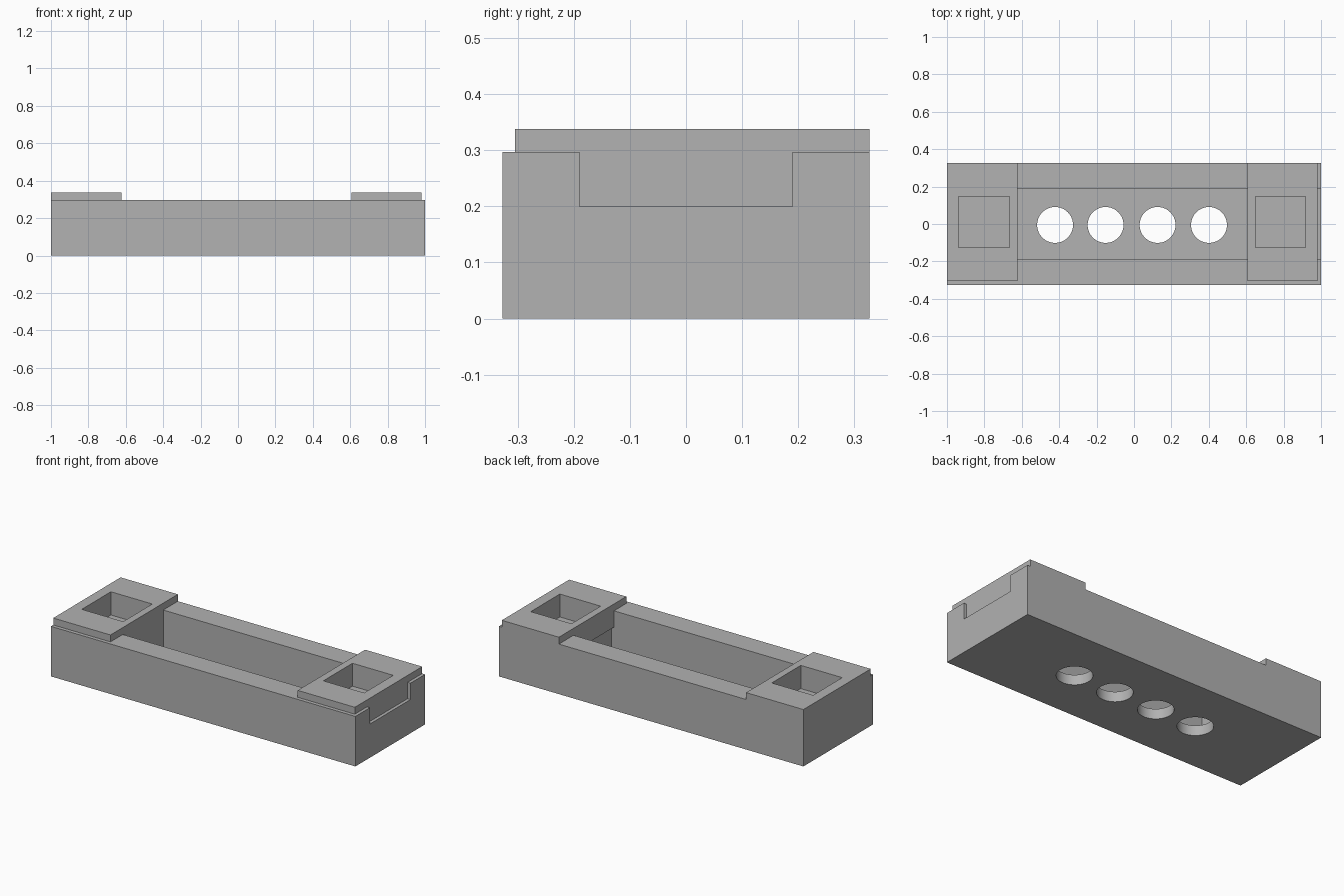
import bpy, bmesh

if "Cube" in bpy.data.objects:
    bpy.data.objects.remove(bpy.data.objects["Cube"])

grey = bpy.data.materials.new("mid_grey")
grey.diffuse_color = (0.445, 0.445, 0.445, 1)
grey.use_nodes = True
grey.node_tree.nodes["Principled BSDF"].inputs["Base Color"].default_value = grey.diffuse_color


def make(name, bm):
    mesh = bpy.data.meshes.new(name)
    bmesh.ops.recalc_face_normals(bm, faces=bm.faces)
    bm.to_mesh(mesh)
    bm.free()
    mesh.materials.append(grey)
    ob = bpy.data.objects.new(name, mesh)
    bpy.context.collection.objects.link(ob)
    return ob


def box(name, x0, x1, y0, y1, z0, z1):
    bm = bmesh.new()
    bmesh.ops.create_cube(bm, size=1)
    for v in bm.verts:
        v.co = ((x0 + x1) / 2 + v.co.x * (x1 - x0),
                (y0 + y1) / 2 + v.co.y * (y1 - y0),
                (z0 + z1) / 2 + v.co.z * (z1 - z0))
    return make(name, bm)


def cylinder(name, x, y, radius, z0, z1):
    bm = bmesh.new()
    bmesh.ops.create_cone(bm, cap_ends=True, segments=64, radius1=radius,
                          radius2=radius, depth=z1 - z0)
    bmesh.ops.translate(bm, verts=bm.verts, vec=(x, y, (z0 + z1) / 2))
    return make(name, bm)


def extrude_x(name, profile, x0, x1):
    bm = bmesh.new()
    face = bm.faces.new([bm.verts.new((x0, y, z)) for y, z in profile])
    ext = bmesh.ops.extrude_face_region(bm, geom=[face])
    bmesh.ops.translate(bm, vec=(x1 - x0, 0, 0),
                        verts=[v for v in ext["geom"] if isinstance(v, bmesh.types.BMVert)])
    return make(name, bm)


def boolean(target, other, operation="DIFFERENCE"):
    mod = target.modifiers.new(other.name, "BOOLEAN")
    mod.operation = operation
    mod.solver = "EXACT"
    mod.object = other
    other.hide_render = True
    other.hide_viewport = True


W, SLOT, RIM, TOP, STEP, FLOOR = 0.327, 0.19, 0.297, 0.338, 0.20, 0.06

# Tray with a deep trough and a notch open through the right end
tray = box("tray", -1, 1, -W, W, 0, RIM)
boolean(tray, box("trough_cutter", -0.624, 0.624, -SLOT, SLOT, FLOOR, 0.5))
boolean(tray, box("notch_cutter", 0.55, 1.1, -SLOT, SLOT, STEP, 0.5))

# Round holes through the trough floor
for i, x in enumerate((-0.422, -0.152, 0.126, 0.401)):
    boolean(tray, cylinder(f"floor_hole_cutter_{i}", x, -0.005, 0.096, -0.1, 0.15))

# Fixed raised pad on the left end, fused with the tray
boolean(tray, box("fixed_pad", -1, -0.624, -0.305, W, 0.25, TOP), "UNION")
boolean(tray, box("left_pocket_cutter", -0.938, -0.666, -0.126, 0.147, STEP, 0.5))

# Loose T-shaped block seated in the right notch
tee = [(-0.305, TOP), (-0.305, RIM), (-SLOT, RIM), (-SLOT, STEP),
       (SLOT, STEP), (SLOT, RIM), (W, RIM), (W, TOP)]
block = extrude_x("sliding_block", tee, 0.606, 0.981)
boolean(block, box("right_pocket_cutter", 0.649, 0.917, -0.126, 0.147, STEP + 0.002, 0.5))

# Smooth hole walls, crisp edges
bpy.context.view_layer.update()
for ob in (tray, block):
    deps = bpy.context.evaluated_depsgraph_get()
    mesh = bpy.data.meshes.new_from_object(ob.evaluated_get(deps))
    ob.modifiers.clear()
    ob.data = mesh
    mesh.materials.clear()
    mesh.materials.append(grey)
    for p in mesh.polygons:
        p.material_index = 0
for ob in [o for o in bpy.data.objects if o not in (tray, block)]:
    bpy.data.objects.remove(ob)
bpy.ops.object.select_all(action="DESELECT")
tray.select_set(True)
bpy.context.view_layer.objects.active = tray
bpy.ops.object.shade_smooth_by_angle(angle=0.5)
